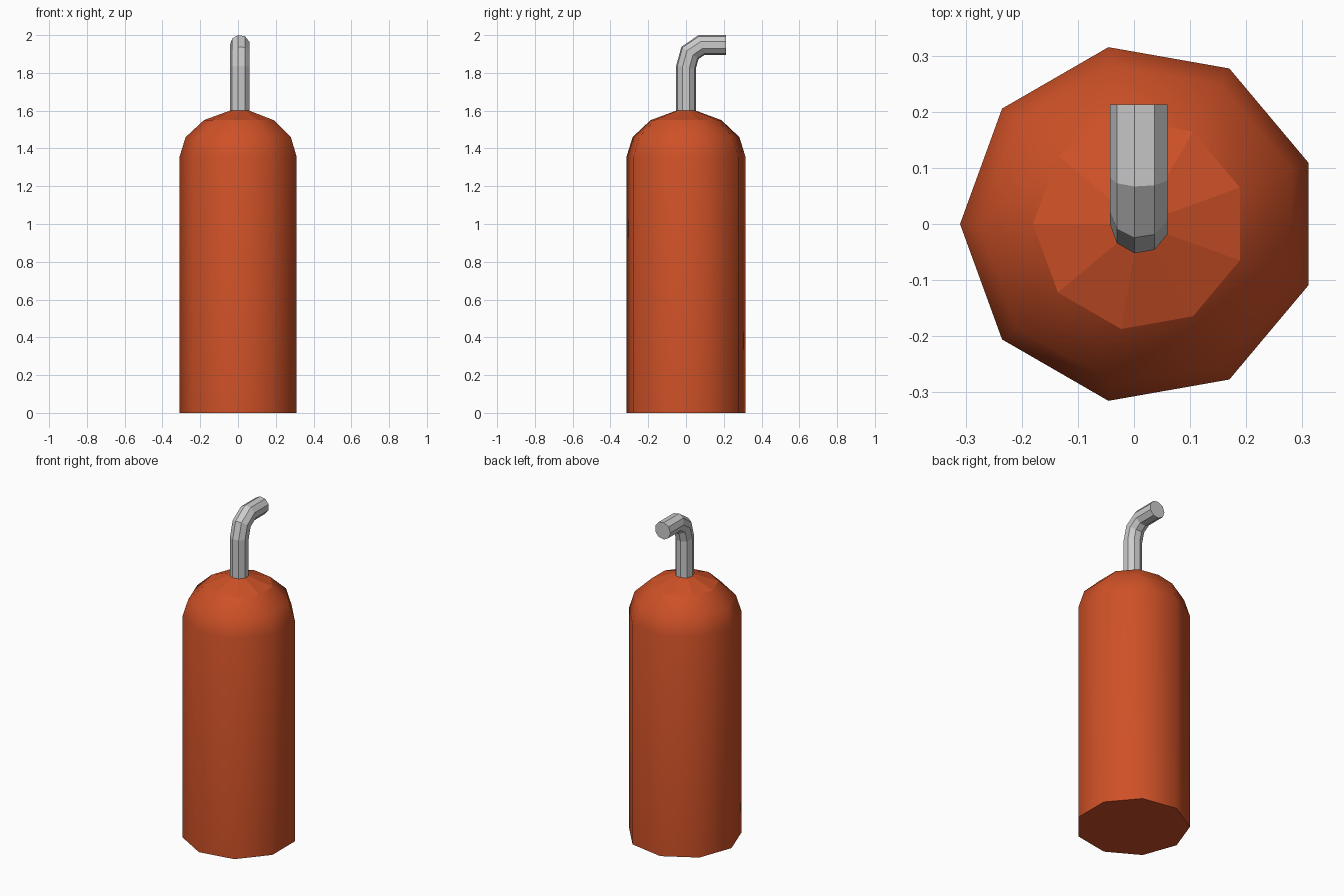
import bpy, bmesh
from math import sin, cos, radians
from mathutils import Vector

if "Cube" in bpy.data.objects:
    bpy.data.objects.remove(bpy.data.objects["Cube"])

SIDES = 9
CX = 0.01


def loft(name, rings, cap_start, cap_end, is_smooth):
    """Skin a list of vertex rings into one object."""
    bm = bmesh.new()
    loops = [[bm.verts.new(p) for p in ring] for ring in rings]
    for i, (a, b) in enumerate(zip(loops, loops[1:])):
        for k in range(SIDES):
            j = (k + 1) % SIDES
            bm.faces.new((a[k], a[j], b[j], b[k])).smooth = is_smooth(i)
    if cap_start:
        bm.faces.new(loops[0][::-1])
    if cap_end:
        bm.faces.new(loops[-1])
    bmesh.ops.recalc_face_normals(bm, faces=bm.faces)
    me = bpy.data.meshes.new(name)
    bm.to_mesh(me)
    bm.free()
    ob = bpy.data.objects.new(name, me)
    bpy.context.collection.objects.link(ob)
    return ob


def ring(centre, out, r, stretch=1.0):
    """Nine-sided ring spanned by the x axis and the 'out' direction."""
    pts = []
    for k in range(SIDES):
        a = radians(20 + 40 * k)
        pts.append(centre + Vector((r * cos(a), 0, 0)) + out * (r * stretch * sin(a)))
    return pts


# Tank body: smooth wall and shoulder, flat-faceted crown
profile = [(0.32, 0), (0.32, 1.355), (0.287, 1.46), (0.19, 1.55), (0.053, 1.6)]
front = Vector((0, -1, 0))
tank = loft("tank_body", [ring(Vector((CX, 0, z)), front, r) for r, z in profile],
            True, False, lambda i: i < 3)
mat = bpy.data.materials.new("orange_paint")
mat.diffuse_color = (0.62, 0.082, 0.02, 1)
mat.use_nodes = True
mat.node_tree.nodes["Principled BSDF"].inputs["Base Color"].default_value = mat.diffuse_color
tank.data.materials.append(mat)

# Bent outlet pipe: mitred rings along a path
path = [Vector((CX, y, z)) for y, z in
        [(0, 1.6), (0, 1.83), (0.021, 1.906), (0.083, 1.948), (0.213, 1.948)]]
dirs = [(b - a).normalized() for a, b in zip(path, path[1:])]
rings = []
for i, p in enumerate(path):
    d0, d1 = dirs[max(i - 1, 0)], dirs[min(i, len(dirs) - 1)]
    t = (d0 + d1).normalized()
    rings.append(ring(p, Vector((0, -t.z, t.y)), 0.053, 1 / t.dot(d0)))
loft("outlet_pipe", rings, False, True, lambda i: False)
